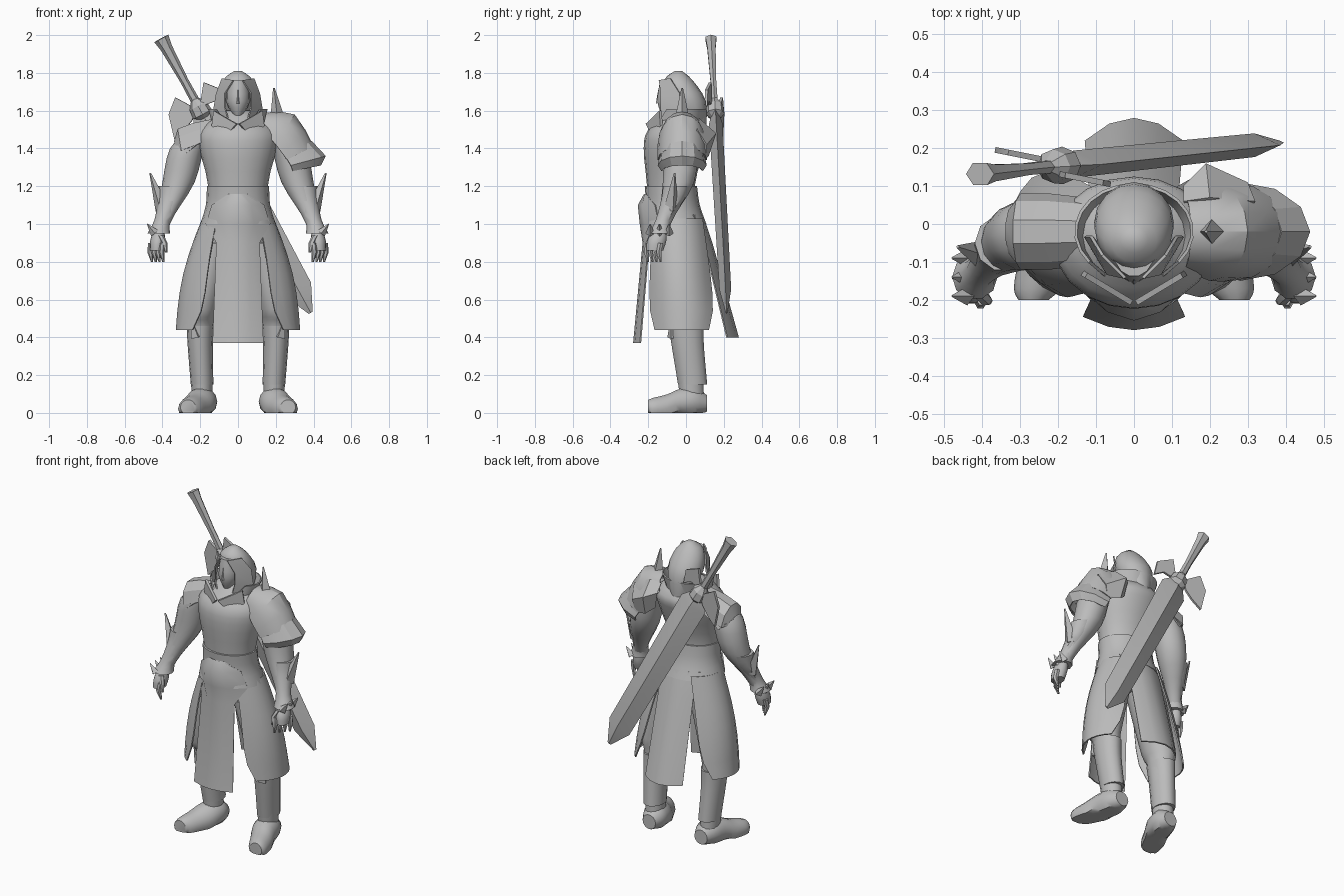
import bpy, bmesh
from math import sin, cos, pi, radians
from mathutils import Matrix, Vector

if "Cube" in bpy.data.objects:
    bpy.data.objects.remove(bpy.data.objects["Cube"])

GREY = (0.5, 0.5, 0.5, 1)
material = bpy.data.materials.new("plain grey")
material.use_nodes = True
material.diffuse_color = GREY
material.node_tree.nodes["Principled BSDF"].inputs["Base Color"].default_value = GREY


def finish(name, bm, mirror=False, thickness=0, angle=40):
    """Turn a bmesh into a shaded object, optionally mirrored or thickened."""
    bmesh.ops.recalc_face_normals(bm, faces=bm.faces)
    if thickness:
        bmesh.ops.solidify(bm, geom=bm.faces[:], thickness=thickness)
        bmesh.ops.recalc_face_normals(bm, faces=bm.faces)
    for vert in bm.verts:
        vert.co.z = max(vert.co.z, 0)
    mesh = bpy.data.meshes.new(name)
    bm.to_mesh(mesh)
    bm.free()
    mesh.materials.append(material)
    part = bpy.data.objects.new(name, mesh)
    bpy.context.collection.objects.link(part)
    bpy.ops.object.select_all(action='DESELECT')
    part.select_set(True)
    bpy.context.view_layer.objects.active = part
    bpy.ops.object.shade_smooth_by_angle(angle=radians(angle))
    if mirror:
        part.modifiers.new("mirror", 'MIRROR')


def bridge(bm, rows, closed):
    for lower, upper in zip(rows, rows[1:]):
        count = len(lower)
        for i in range(count if closed else count - 1):
            j = (i + 1) % count
            bm.faces.new((lower[i], lower[j], upper[j], upper[i]))


def blend(start, end, t):
    return [a + (b - a) * t for a, b in zip(start, end)]


def hermite(t, before, start, end, after):
    tangent_in, tangent_out = (end - before) / 2, (after - start) / 2
    ease = t * t * (3 - 2 * t)
    return (start + (end - start) * ease + tangent_in * t * (1 - t) ** 2
            - tangent_out * t * t * (1 - t))


def smooth(keys, steps):
    """Pass a smooth curve through a few key sections."""
    padded = [keys[0], *keys, keys[-1]]
    result = []
    for span in zip(padded, padded[1:], padded[2:], padded[3:]):
        for step in range(steps):
            result.append([hermite(step / steps, *values) for values in zip(*span)])
    return result + [keys[-1]]


def tube(name, keys, depth=1, sides=14, steps=3, frame=Matrix(), **options):
    """Closed body from level sections (x, y, z, radius)."""
    bm, rows = bmesh.new(), []
    for x, y, z, radius in smooth(keys, steps):
        turns = [2 * pi * i / sides for i in range(sides)]
        rows.append([bm.verts.new(frame @ Vector((x + radius * cos(a), y + depth * radius * sin(a), z)))
                     for a in turns])
    bridge(bm, rows, True)
    bm.faces.new(rows[0])
    bm.faces.new(rows[-1])
    finish(name, bm, **options)


def spike(name, base, tip, radius, sides=4, **options):
    base, tip = Vector(base), Vector(tip)
    along = tip - base
    turn = along.to_track_quat('Z', 'Y').to_matrix().to_4x4()
    bm = bmesh.new()
    bmesh.ops.create_cone(bm, cap_ends=True, segments=sides, radius1=radius, radius2=radius / 9,
                          depth=along.length, matrix=Matrix.Translation((base + tip) / 2) @ turn)
    finish(name, bm, **options)


def sheet(name, grid, thickness=0.008, **options):
    bm = bmesh.new()
    bridge(bm, [[bm.verts.new(point) for point in row] for row in grid], False)
    finish(name, bm, thickness=thickness, **options)


def plate(name, y, sweep, outline, **options):
    """Upright plate whose depth shifts with x."""
    bm = bmesh.new()
    bm.faces.new([bm.verts.new((x, y + sweep * x, z)) for x, z in outline])
    finish(name, bm, thickness=0.015, **options)


def wrap(name, top, bottom, trim=0, bulge=0, steps=6, columns=8):
    """Panel round the body between two arcs (z, rx, ry, y, start, end)."""
    grid = []
    for step in range(steps + 1):
        t = step / steps
        z, rx, ry, y, start, end = blend(top, bottom, t)
        rx += bulge * sin(pi * t)
        cut = trim * t ** 6
        angles = [radians(start + cut + (end - start - 2 * cut) * i / columns) for i in range(columns + 1)]
        grid.append([(rx * sin(a), y - ry * cos(a), z) for a in angles])
    sheet(name, grid, mirror=True)


def pauldron(name, side, arches, columns=8, steps=1):
    """Arches over a shoulder: (x, z, half depth, outward, upward)."""
    grid = []
    for x, z, ry, out, up in smooth(arches, steps):
        turns = [pi * i / columns for i in range(columns + 1)]
        grid.append([(side * (x + out * sin(a)), -0.02 - ry * cos(a), z + up * sin(a)) for a in turns])
    sheet(name, grid, angle=28)


def tabard(name, rows):
    """Folded cloth: (z, half width, centre y, fold)."""
    sheet(name, [[(s * w, y + fold * s * s, z) for s in (-1, -.5, 0, .5, 1)] for z, w, y, fold in rows])


# Torso and belt
tube("torso", [(0, -.06, .9, .16), (0, -.08, 1.2, .158), (0, -.06, 1.4, .205),
               (0, -.04, 1.5, .2), (0, -.04, 1.6, .07)], depth=.8, sides=20)
tube("belt", [(0, -.06, 1, .2), (0, -.07, 1.1, .17), (0, -.08, 1.2, .165)], depth=.84, sides=20)

# Head, face and hair
tube("face", [(0, -.07, 1.76, .055), (0, -.075, 1.65, .063), (0, -.1, 1.57, .02)], depth=1.25)
spike("nose", (0, -.14, 1.64), (0, -.145, 1.71), .02)
tube("hair", [(0, -.04, 1.81, .02), (0, -.04, 1.76, .08), (0, .005, 1.65, .105),
              (0, .06, 1.5, .05)], depth=.95, sides=16)
sheet("hair_curtains", [[(.02, -.14, 1.76), (.08, -.08, 1.77)], [(.065, -.13, 1.69), (.11, -.03, 1.69)],
                        [(.065, -.13, 1.62), (.125, -.03, 1.6)], [(.05, -.13, 1.56), (.09, -.09, 1.55)]],
      mirror=True)

# Standing collar with folded flaps
wrap("collar", (1.61, .15, .12, -.02, 50, 180), (1.5, .12, .12, -.04, 20, 180), steps=2)
plate("collar_flaps", -.22, .6, [(.01, 1.53), (.07, 1.46), (.14, 1.52), (.13, 1.6), (.08, 1.57)], mirror=True)

# Tabard and skirt panels
tabard("front_tabard", [(1.16, .05, -.222, .01), (1.1, .14, -.255, .09), (1, .17, -.245, .1),
                        (.9, .115, -.23, .03), (.37, .135, -.28, .035)])
tabard("back_tabard", [(1.05, .14, .09, -.05), (.9, .12, .14, -.04), (.4, .13, .28, -.06)])
wrap("skirt_panels", (1.03, .19, .16, -.05, 36, 150), (.44, .33, .23, -.01, 32, 140), trim=15, bulge=.03)

# Legs, greaves and boots
tube("legs", [(.19, .03, .1, .055), (.2, 0, .45, .07), (.2, -.02, .55, .09), (.12, -.04, .9, .1)],
     depth=1.2, mirror=True)
tube("greaves", [(.19, .035, .15, .06), (.2, .01, .35, .066), (.2, 0, .46, .072)],
     depth=1.32, mirror=True)
spike("knee_spikes", (.22, -.07, .4), (.25, -.08, .5), .03, mirror=True)
forward = Matrix.Rotation(pi / 2, 4, 'X')
tube("boots", [(.18, .05, -.11, .045), (.185, .06, -.05, .075), (.2, .05, .03, .08), (.23, .025, .1, .075),
               (.255, .02, .17, .062), (.265, .03, .2, .04)], frame=forward, mirror=True)

# Arms, bracers and hands
tube("arms", [(.2, -.03, 1.5, .06), (.27, -.03, 1.4, .09), (.315, -.04, 1.22, .085),
              (.38, -.1, 1.05, .045), (.42, -.14, .95, .04)], mirror=True)
tube("bracers", [(.345, -.05, 1.2, .075), (.36, -.07, 1.13, .064), (.4, -.12, 1.02, .043), (.42, -.14, .95, .06)],
     sides=10, mirror=True)
spike("bracer_spikes", (.4, -.08, 1.08), (.465, -.06, 1.27), .04, mirror=True)
for i in range(3):
    y = -.19 + i * .05
    spike(f"cuff_spikes_{i}", (.44, y, .95), (.48, y, 1), .025, mirror=True)
tube("palms", [(.42, -.14, .96, .03), (.425, -.155, .91, .04), (.43, -.165, .86, .035)], depth=1.3, mirror=True)
for i in range(4):
    x, y = .4 + i * .02, -.2 + i * .022
    tube(f"fingers_{i}", [(x, y, .9, .016), (x + .005, y - .01, .85, .015), (x - .005, y, .8, .006)],
         sides=6, steps=1, mirror=True)
tube("thumbs", [(.41, -.18, .94, .018), (.39, -.2, .9, .016), (.38, -.205, .85, .006)],
     sides=6, steps=1, mirror=True)

# Large layered left pauldron
pauldron("left_pauldron_upper", 1, [(.13, 1.5, .1, .02, .09), (.2, 1.42, .13, .1, .16),
                                    (.26, 1.34, .13, .14, .07)], steps=2)
pauldron("left_pauldron_lower", 1, [(.25, 1.36, .12, .14, .08), (.28, 1.31, .13, .185, .05),
                                    (.29, 1.28, .11, .15, .03)], columns=6)
sheet("left_pauldron_wing", [[(.13, .06, 1.55), (.2, .07, 1.56), (.32, .06, 1.5)],
                             [(.13, .1, 1.5), (.19, .16, 1.48), (.3, .11, 1.42)],
                             [(.15, .09, 1.4), (.2, .12, 1.36), (.28, .1, 1.34)]], angle=20)
spike("left_pauldron_spike", (.21, -.02, 1.55), (.19, -.02, 1.72), .04)

# Small angular right pauldron
pauldron("right_pauldron_upper", -1, [(.13, 1.46, .09, .01, .1), (.22, 1.42, .1, .02, .12),
                                      (.3, 1.39, .1, .02, .12), (.32, 1.39, .07, .02, .05)], columns=5)
pauldron("right_pauldron_lower", -1, [(.22, 1.42, .1, .06, .06), (.28, 1.37, .1, .06, .06)], columns=5)

# Great sword slung across the back
tip, pommel = Vector((.385, .215, .53)), Vector((-.405, .132, 1.98))
along = (pommel - tip).normalized()
across = Vector((0, 1, 0)).cross(along).normalized()
sword = Matrix((across, along.cross(across), along)).transposed().to_4x4()
sword.translation = tip


def sword_part(name, profile, depth, sides):
    """Section along the sword from (distance from tip, radius) pairs."""
    tube(name, [(0, 0, height, radius) for height, radius in profile], depth=depth, sides=sides,
         steps=1, frame=sword, angle=20)


sword_part("sword_blade", [(0, .012), (.14, .078), (1.14, .09), (1.22, .04)], .4, 4)
sword_part("sword_guard", [(1.17, .02), (1.2, .055), (1.25, .05), (1.29, .02)], .9, 8)
sword_part("sword_grip", [(1.2, .025), (1.4, .022), (1.6, .032), (1.656, .042)], .8, 6)
plate("guard_inner_hook", .1, -.2, [(-.2, 1.62), (-.18, 1.75), (-.08, 1.71), (-.06, 1.62), (-.12, 1.65)])
plate("guard_outer_hook", .13, -.2, [(-.22, 1.61), (-.33, 1.67), (-.365, 1.58), (-.335, 1.45),
                                     (-.28, 1.5), (-.24, 1.55)])
